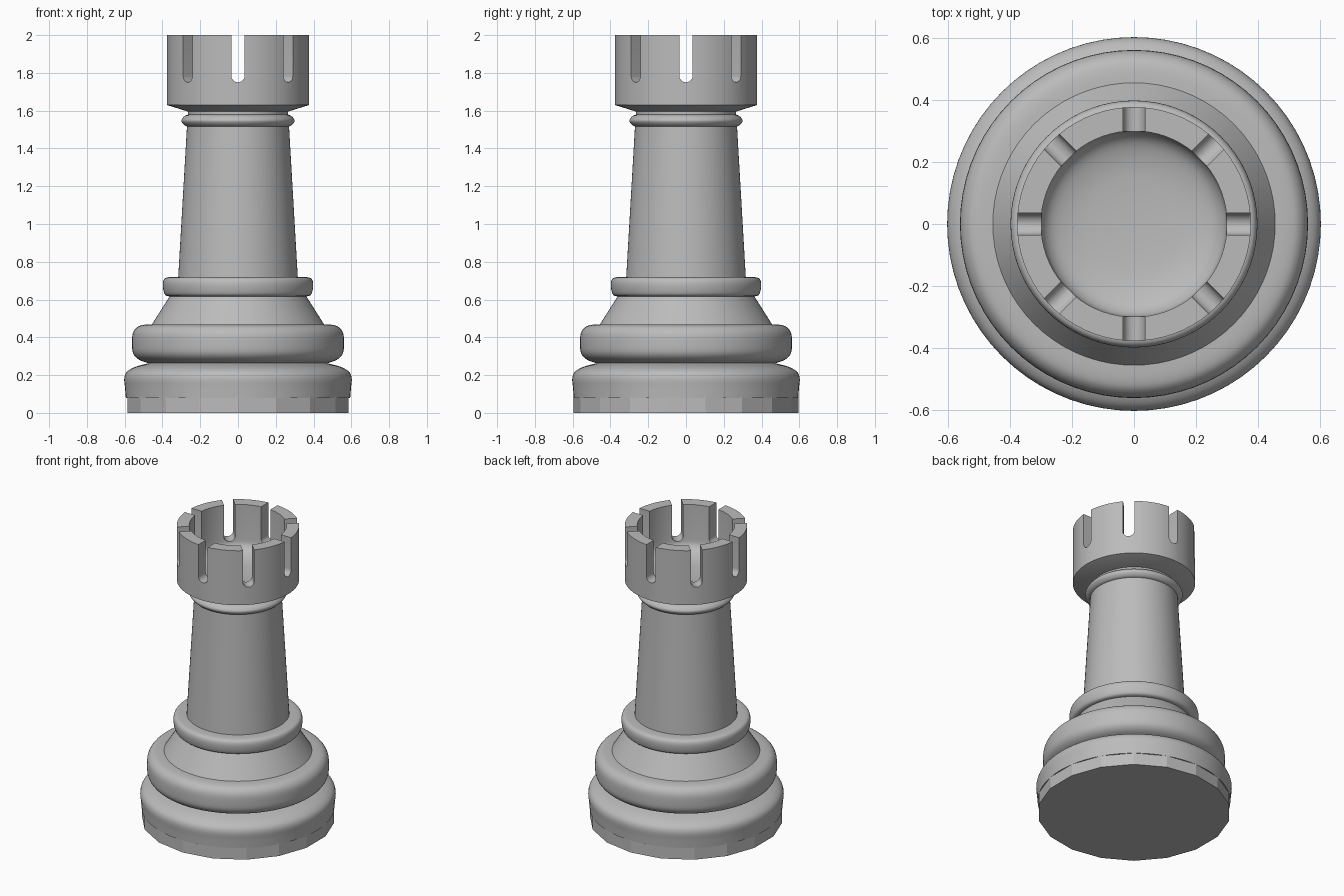
import bpy, bmesh, math
from mathutils import Matrix, Vector

if "Cube" in bpy.data.objects:
    bpy.data.objects.remove(bpy.data.objects["Cube"], do_unlink=True)

grey = bpy.data.materials.new("stone grey")
grey.use_nodes = True
colour = (0.5, 0.5, 0.5, 1)
grey.diffuse_color = colour
grey.node_tree.nodes["Principled BSDF"].inputs["Base Color"].default_value = colour


def add_object(name, bm):
    mesh = bpy.data.meshes.new(name)
    bmesh.ops.recalc_face_normals(bm, faces=bm.faces)
    bm.to_mesh(mesh)
    bm.free()
    mesh.materials.append(grey)
    obj = bpy.data.objects.new(name, mesh)
    bpy.context.collection.objects.link(obj)
    return obj


def smooth(obj):
    bpy.ops.object.select_all(action='DESELECT')
    obj.select_set(True)
    bpy.context.view_layer.objects.active = obj
    bpy.ops.object.shade_smooth_by_angle(angle=math.radians(30))


def spline(points, steps=4):
    """Round a few (radius, height) points into a flowing curve."""
    p = [Vector(q) for q in points]
    p = [2 * p[0] - p[1]] + p + [2 * p[-1] - p[-2]]
    out = []
    for a, b, c, d in zip(p, p[1:], p[2:], p[3:]):
        for i in range(steps):
            t = i / steps
            out.append(0.5 * (2 * b + (c - a) * t + (2 * a - 5 * b + 4 * c - d) * t * t
                              + (3 * b - a - 3 * c + d) * t ** 3))
    return [tuple(v) for v in out] + [points[-1]]


def lathe(name, profile, segments=72):
    """Turn a profile around z, closing both ends on the axis."""
    bm = bmesh.new()
    outline = [(0, profile[0][1])] + profile + [(0, profile[-1][1])]
    verts = [bm.verts.new((r, 0, z)) for r, z in outline]
    edges = [bm.edges.new(pair) for pair in zip(verts, verts[1:])]
    bmesh.ops.spin(bm, geom=verts + edges, cent=(0, 0, 0), axis=(0, 0, 1),
                   angle=math.tau, steps=segments)
    bmesh.ops.remove_doubles(bm, verts=bm.verts, dist=1e-5)
    return add_object(name, bm)


# Faceted plinth
bm = bmesh.new()
bmesh.ops.create_cone(bm, cap_ends=True, segments=18, radius1=0.595, radius2=0.595,
                      depth=0.09, matrix=Matrix.Translation((0, 0, 0.045)))
plinth = add_object("plinth", bm)

# Rounded base mouldings
smooth(lathe("base_moulding", spline(
    [(0.594, 0.08), (0.598, 0.13), (0.602, 0.185), (0.585, 0.22), (0.54, 0.245), (0.47, 0.264)])))
smooth(lathe("upper_moulding", spline(
    [(0.47, 0.262), (0.525, 0.282), (0.555, 0.315), (0.561, 0.365), (0.557, 0.42),
     (0.535, 0.453), (0.5, 0.466), (0.44, 0.47)])))

# Sloping foot, collar and column
smooth(lathe("foot", [(0.458, 0.465), (0.36, 0.62)]))
smooth(lathe("collar", spline(
    [(0.35, 0.615), (0.382, 0.622), (0.394, 0.645), (0.398, 0.685), (0.388, 0.711), (0.36, 0.719),
     (0.31, 0.72)])))
smooth(lathe("column", [(0.317, 0.71), (0.27, 1.52)]))
smooth(lathe("neck_ring", spline(
    [(0.265, 1.515), (0.285, 1.524), (0.3, 1.547), (0.285, 1.57), (0.262, 1.58)])))
smooth(lathe("neck", [(0.264, 1.57), (0.264, 1.597)]))

# Hollow crown with a rounded bowl
bowl = spline([(0.3, 1.77), (0.293, 1.73), (0.26, 1.695), (0.19, 1.672), (0.1, 1.663), (0.01, 1.66)])
crown = lathe("crown", [(0.264, 1.595), (0.377, 1.63), (0.377, 2.0), (0.3, 2.0)] + bowl)

# Eight round-bottomed slots
bm = bmesh.new()
half, centre_z = 0.035, 1.785
arch = [(half * math.cos(a), centre_z + half * math.sin(a))
        for a in (math.pi + math.pi * i / 12 for i in range(13))]
arch += [(half, 2.1), (-half, 2.1)]
for k in range(8):
    turn = Matrix.Rotation(k * math.tau / 8, 3, 'Z')
    inner, outer = ([bm.verts.new(turn @ Vector((r, y, z))) for y, z in arch] for r in (0.22, 0.45))
    bm.faces.new(inner)
    bm.faces.new(outer[::-1])
    for i in range(len(arch)):
        j = (i + 1) % len(arch)
        bm.faces.new((inner[i], outer[i], outer[j], inner[j]))
cutter = add_object("slot_cutter", bm)
cutter.hide_render = True

cut = crown.modifiers.new("slots", 'BOOLEAN')
cut.operation = 'DIFFERENCE'
cut.solver = 'EXACT'
cut.object = cutter
bpy.ops.object.select_all(action='DESELECT')
crown.select_set(True)
bpy.context.view_layer.objects.active = crown
bpy.ops.object.modifier_apply(modifier=cut.name)
bpy.data.objects.remove(cutter, do_unlink=True)
smooth(crown)
